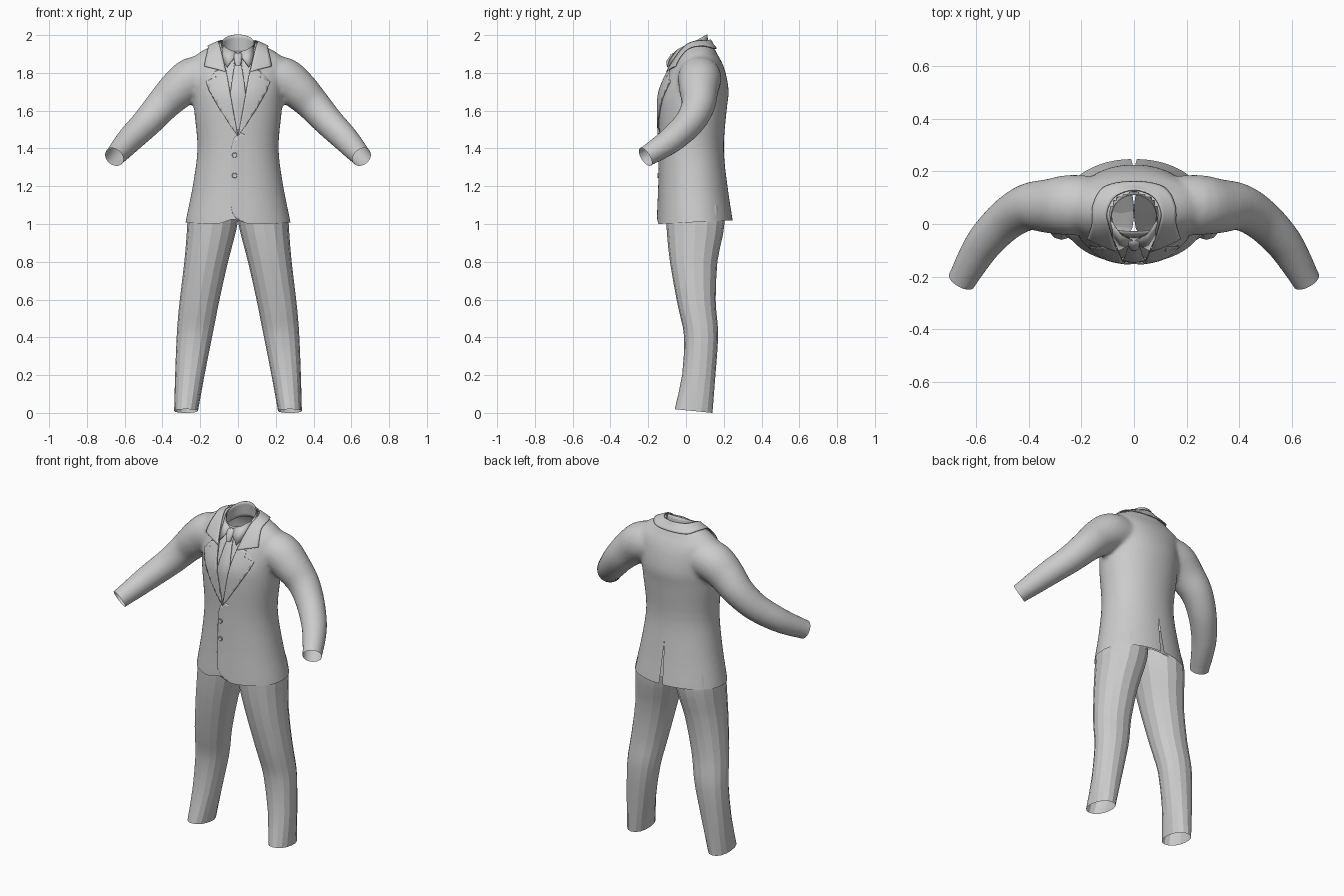
import bpy, bmesh, math
from mathutils import Vector
from mathutils.bvhtree import BVHTree

if "Cube" in bpy.data.objects:
    bpy.data.objects.remove(bpy.data.objects["Cube"])


def spline(rows, n):
    """Catmull-Rom resampling of rows of numbers, n steps per span."""
    out = []
    for i in range(len(rows) - 1):
        a, b, c, d = (rows[min(max(i + k, 0), len(rows) - 1)] for k in (-1, 0, 1, 2))
        for j in range(n):
            t = j / n
            out.append([0.5 * (2 * q + (r - p) * t + (2 * p - 5 * q + 4 * r - s) * t * t
                               + (3 * q - p - 3 * r + s) * t ** 3)
                        for p, q, r, s in zip(a, b, c, d)])
    return out + [list(rows[-1])]


def loft(bm, rings, cap=False, closed=True):
    vs = [[bm.verts.new(p) for p in r] for r in rings]
    n = len(rings[0])
    for a, b in zip(vs, vs[1:]):
        for i in range(n if closed else n - 1):
            j = (i + 1) % n
            bm.faces.new((a[i], a[j], b[j], b[i]))
    if cap:
        bm.faces.new(vs[0][::-1])
        bm.faces.new(vs[-1])


def section(z, x0, x1, y0, y1, n, e=1.0):
    """Rounded horizontal cross-section inside a box."""
    pts = []
    for i in range(n):
        c, s = math.cos(2 * math.pi * i / n), math.sin(2 * math.pi * i / n)
        pts.append(Vector(((x0 + x1) / 2 + (x1 - x0) / 2 * math.copysign(abs(c) ** e, c),
                           (y0 + y1) / 2 + (y1 - y0) / 2 * math.copysign(abs(s) ** e, s), z)))
    return pts


def finish(bm, name, angle=35, thick=0):
    bmesh.ops.recalc_face_normals(bm, faces=bm.faces)
    me = bpy.data.meshes.new(name)
    bm.to_mesh(me)
    bm.free()
    ob = bpy.data.objects.new(name, me)
    bpy.context.collection.objects.link(ob)
    bpy.ops.object.select_all(action='DESELECT')
    ob.select_set(True)
    bpy.context.view_layer.objects.active = ob
    bpy.ops.object.shade_smooth_by_angle(angle=math.radians(angle))
    if thick:
        m = ob.modifiers.new("thickness", 'SOLIDIFY')
        m.thickness, m.offset = thick, 0
    return ob


# Jacket body and sleeves as closed volumes, fused by a voxel remesh
torso = [(0.90, .29, -.15, .262), (1.0, .28, -.15, .25), (1.2, .24, -.142, .22),
         (1.4, .215, -.14, .2), (1.6, .232, -.145, .215), (1.7, .238, -.14, .226),
         (1.8, .25, -.10, .21), (1.86, .255, -.065, .188), (1.90, .215, -.04, .165),
         (1.93, .165, -.02, .15), (1.965, .09, 0, .12)]
sleeve = [(.14, .07, 1.78, .11), (.24, .072, 1.768, .115), (.32, .068, 1.71, .104),
          (.40, .065, 1.63, .09), (.48, .02, 1.54, .08), (.56, -.06, 1.46, .072),
          (.61, -.135, 1.405, .064), (.655, -.215, 1.355, .055), (.71, -.31, 1.295, .052)]
bm = bmesh.new()
loft(bm, [section(z, -w, w, f, b, 48, .95) for z, w, f, b in spline(torso, 4)], cap=True)
for s in (1, -1):
    path = spline(sleeve, 4)
    cen = [Vector((s * p[0], p[1], p[2])) for p in path]
    rings = []
    for i, c in enumerate(cen):
        t = cen[min(i + 1, len(cen) - 1)] - cen[max(i - 1, 0)]
        q = t.to_track_quat('Z', 'Y')
        rings.append([c + q @ v for v in section(0, *(k * path[i][3] for k in (-1, 1, -1, 1)), 24)])
    loft(bm, rings, cap=True)
jacket = finish(bm, "jacket")
m = jacket.modifiers.new("fuse", 'REMESH')
m.mode, m.voxel_size = 'VOXEL', 0.012
m = jacket.modifiers.new("relax", 'SMOOTH')
m.factor, m.iterations = 0.5, 6
fused = bpy.data.meshes.new_from_object(jacket.evaluated_get(bpy.context.evaluated_depsgraph_get()))
bpy.data.objects.remove(jacket)
bm = bmesh.new()
bm.from_mesh(fused)
bmesh.ops.recalc_face_normals(bm, faces=bm.faces)
surface = BVHTree.FromBMesh(bm)


def cut(co, no, clear=False, keep=lambda c: True):
    faces = [f for f in bm.faces if keep(f.calc_center_median())]
    geom = list({g for f in faces for g in (*f.verts, *f.edges)}) + faces
    bmesh.ops.bisect_plane(bm, geom=geom, plane_co=co, plane_no=Vector(no).normalized(),
                           clear_outer=clear)


def remove(test):
    bmesh.ops.delete(bm, geom=[f for f in bm.faces if test(f.calc_center_median())],
                     context='FACES')


# Open the hem and cuffs, then the front V, neck hole and back vent
cut((0, 0, 1.0075), (0, .05, -1), True)
for s in (1, -1):
    cut((s * .655, -.215, 1.355), (s * .045, -.08, -.05), True)
    cut((0, 0, 1.48), (s * .45, 0, -.085), keep=lambda c: c.y < .08 and c.z > 1.44)
    cut((0, 0, 1.27), (s * .27, 0, .012), keep=lambda c: c.y > .08 and c.z < 1.3)
remove(lambda c: c.y < .05 and c.z > 1.48 and abs(c.x) < .189 * (c.z - 1.48))
remove(lambda c: c.z > 1.85 and (c.x / .088) ** 2 + ((c.y - .04) / .08) ** 2 < 1)
remove(lambda c: c.y > .1 and abs(c.x) < .0444 * (1.27 - c.z))
for v in bm.verts:
    if v.co.z < 1.1 and v.co.y < 0:
        v.co.z += .025 * math.exp(-((v.co.x + .025) / .05) ** 2) * (1.1 - v.co.z) / .1
finish(bm, "jacket", 40)


def panel(name, outline, lift, thick=.006):
    """Flat front outline laid over the jacket surface."""
    pm = bmesh.new()
    pm.faces.new([pm.verts.new((x, 0, z)) for x, z in outline])
    bmesh.ops.triangulate(pm, faces=pm.faces)
    for axis, a, b in ((0, -10, 10), (2, 49, 100)):
        for k in range(a, b):
            co, no = Vector(), Vector()
            co[axis], no[axis] = k * .02 + .001, 1
            bmesh.ops.bisect_plane(pm, geom=pm.verts[:] + pm.edges[:] + pm.faces[:],
                                   plane_co=co, plane_no=no)
    for v in pm.verts:
        hit = surface.ray_cast(Vector((v.co.x, -1, v.co.z)), Vector((0, 1, 0)))[0]
        if hit is None:
            hit = surface.find_nearest(Vector((v.co.x, 0, v.co.z)))[0]
        v.co.y = hit.y - lift(v.co.x)
    return finish(pm, name, 35, thick)


# Overlapping front edge with rounded lower corner, fading into the jacket
panel("front_overlap", [(.01, 1.485), (-.02, 1.455), (-.036, 1.40), (-.038, 1.10), (-.03, 1.06),
                        (-.01, 1.03), (.02, 1.014), (.05, 1.008), (.07, 1.03), (.07, 1.46)],
      lambda x: .006 - .1 * (x + .04), .003)

# Lapels
lapel = [(0, 1.465), (.032, 1.64), (.064, 1.825), (.12, 1.808), (.116, 1.775), (.17, 1.755),
         (.15, 1.70), (.095, 1.605), (.04, 1.52)]
for s, side in ((1, "left"), (-1, "right")):
    panel(side + "_lapel", [(s * x, z) for x, z in lapel], lambda x: .007)

# Jacket collar, wrapping the neck from tip to tip
half = [(.062, -.095, 1.80, .178, -.055, 1.835), (.08, -.05, 1.88, .168, -.03, 1.875),
        (.093, 0, 1.935, .15, .02, 1.91), (.098, .05, 1.957, .142, .075, 1.918),
        (.07, .105, 1.97, .10, .14, 1.925)]
rows = half + [(0, .13, 1.975, 0, .158, 1.925)] + \
    [(-a, b, c, -d, e, f) for a, b, c, d, e, f in half[::-1]]
cm = bmesh.new()
loft(cm, [[Vector(r[:3]).lerp(Vector(r[3:]), k / 6) for k in range(7)]
          for r in spline(rows, 5)], closed=False)
for v in cm.verts:
    co, no, *_ = surface.find_nearest(v.co)
    if (v.co - co).dot(no) < .008:
        v.co = co + no * .009
finish(cm, "jacket_collar", 35, .006)

# Shirt front and neckband
panel("shirt_front", [(0, 1.44), (.05, 1.55), (.115, 1.84), (.09, 1.90), (-.09, 1.90),
                      (-.115, 1.84), (-.05, 1.55)], lambda x: -.012, .002)
nm = bmesh.new()
rings = []
for k in range(6):
    t = k / 5
    r = .097 - .012 * t
    ring = section(0, -r, r, .035 - r, .035 + r * .9, 32)
    for p in ring:
        p.z = 1.862 + .08 * t + (.35 + .2 * t) * p.y
    rings.append(ring)
loft(nm, rings)
finish(nm, "shirt_neckband", 40, .003)

# Shirt collar wings
wing = [(.006, -.062, 1.905), (.05, -.042, 1.925), (.086, .01, 1.95), (.094, -.02, 1.895),
        (.058, -.1, 1.83), (.026, -.085, 1.872)]
for s, side in ((1, "left"), (-1, "right")):
    wm = bmesh.new()
    wm.faces.new([wm.verts.new((s * x, y, z)) for x, y, z in wing])
    bmesh.ops.triangulate(wm, faces=wm.faces)
    finish(wm, side + "_shirt_collar_wing", 35, .005)

# Necktie: blade and knot
blade = [(.016, 1.86), (.03, 1.77), (.045, 1.66), (.02, 1.50)]
panel("tie_blade", blade + [(-x, z) for x, z in blade[::-1]], lambda x: .002 - abs(x) * .15, .004)
km = bmesh.new()
loft(km, [section(z, -w, w, y - d, y + d, 12) for z, w, y, d in
          ((1.905, .018, -.058, .012), (1.895, .024, -.066, .016), (1.865, .02, -.085, .017),
           (1.84, .014, -.092, .012))], cap=True)
finish(km, "tie_knot", 50)

# Buttons
for name, z in (("upper_button", 1.365), ("lower_button", 1.257)):
    y = surface.ray_cast(Vector((-.018, -1, z)), Vector((0, 1, 0)))[0].y
    b = bmesh.new()
    loft(b, [[Vector((-.018 + p.x, y - d, z + p.y)) for p in section(0, -r, r, -r, r, 16)]
             for d, r in ((0, .013), (.009, .014), (.012, .012), (.010, .008))], cap=True)
    finish(b, name, 30)

# Trouser legs, faceted lengthwise, with slanted hems
leg = [(.012, .212, .338, -.06, .14), (.2, .178, .333, -.02, .155), (.4, .138, .325, -.01, .17),
       (.5, .118, .318, -.028, .165), (.6, .098, .308, -.05, .157), (.8, .053, .284, -.085, .166),
       (.94, .016, .272, -.10, .195), (1.03, -.002, .266, -.105, .205), (1.1, -.002, .25, -.105, .2)]
for s, side in ((1, "left"), (-1, "right")):
    t = bmesh.new()
    loft(t, [section(z, s * a, s * b, f, k, 16, .93) for z, a, b, f, k in spline(leg, 2)])
    for v in t.verts:
        v.co.z -= .1 * (v.co.y - .04) * max(0, 1 - v.co.z * 1.5)
    low = min(v.co.z for v in t.verts)
    for v in t.verts:
        v.co.z -= low * max(0, 1 - v.co.z * 1.5)
    finish(t, side + "_trouser_leg", 15)

# Trouser seat, hidden under the jacket
p = bmesh.new()
loft(p, [section(z, -w, w, f, k, 32, .95) for z, w, f, k in
         ((1.04, .264, -.105, .205), (1.12, .235, -.11, .195), (1.2, .21, -.11, .18))])
finish(p, "trouser_seat", 35)
